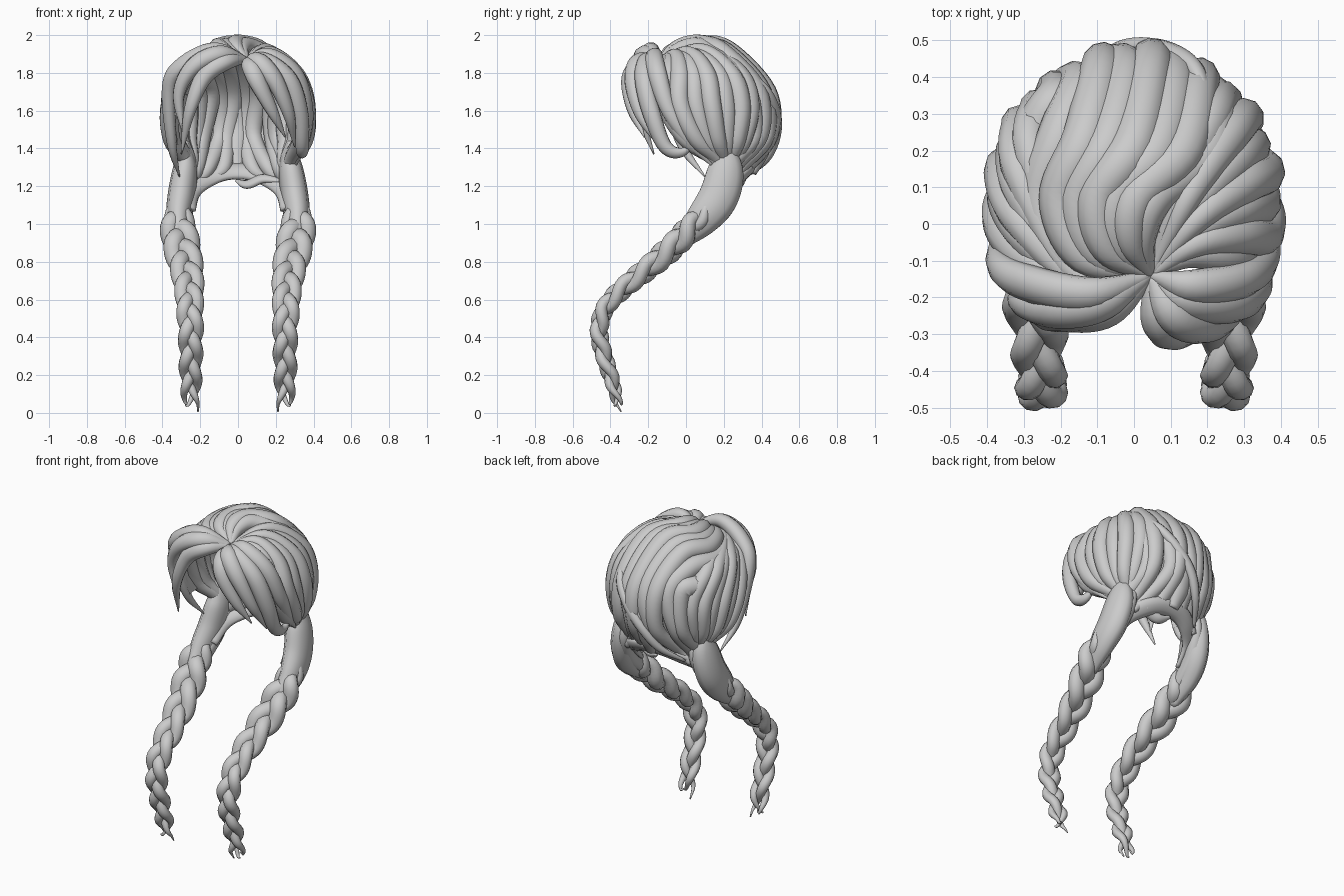
import bpy, bmesh
from math import sin, cos, pi, radians, sqrt
from mathutils import Vector

if "Cube" in bpy.data.objects:
    bpy.data.objects.remove(bpy.data.objects["Cube"])

HEAD = Vector((0, 0.06, 1.55))
RX, RY, RZ = 0.352, 0.388, 0.39
PART = Vector((0.045, -0.14, 1.87))


def spline(pts, t):
    """Catmull-Rom through pts (Vectors or floats), t in 0..1"""
    n = len(pts) - 1
    i = min(int(t * n), n - 1)
    u = t * n - i
    b, c = pts[i], pts[i + 1]
    a = pts[i - 1] if i > 0 else b * 2 - c
    d = pts[i + 2] if i + 2 <= n else c * 2 - b
    return (b * 2 + (c - a) * u + (a * 2 - b * 5 + c * 4 - d) * u * u
            + (b * 3 - a - c * 3 + d) * u ** 3) * 0.5


def lock(name, pts, width, thick, radii=(.25, .75, 1, 1, 1, .75, .3), ref=None, steps=7, sides=10):
    """Closed, tapering, flattened tube lying on the head (or facing ref)"""
    pts = [Vector(p) for p in pts]
    radii = [float(r) for r in radii]
    bm = bmesh.new()
    n = steps * (len(pts) - 1)
    rings = []
    for k in range(n + 1):
        t = k / n
        p = spline(pts, t)
        tan = (spline(pts, min(1, t + .01)) - spline(pts, max(0, t - .01))).normalized()
        out = Vector(ref) if ref else p - HEAD
        side = tan.cross(out).normalized()
        nor = side.cross(tan)
        r = max(.03, spline(radii, t))
        rings.append([bm.verts.new(p + side * cos(q) * width * r + nor * sin(q) * thick * r)
                      for q in (2 * pi * j / sides for j in range(sides))])
    for a, b in zip(rings, rings[1:]):
        for j in range(sides):
            m = (j + 1) % sides
            bm.faces.new((a[j], a[m], b[m], b[j]))
    bm.faces.new(rings[0])
    bm.faces.new(rings[-1])
    finish(name, bm)


def finish(name, bm):
    bmesh.ops.recalc_face_normals(bm, faces=bm.faces)
    for f in bm.faces:
        f.smooth = True
    me = bpy.data.meshes.new(name)
    bm.to_mesh(me)
    bm.free()
    ob = bpy.data.objects.new(name, me)
    bpy.context.collection.objects.link(ob)


def wall(az, z, lift=0):
    """Point on the head surface at an angle (0 = +x, 90 = back) and height"""
    d = z - HEAD.z
    f = sqrt(max(0, 1 - (d / RZ) ** 2)) if d > 0 else 1 - 4.2 * d * d
    a = radians(az)
    return Vector(((RX + lift) * f * cos(a), HEAD.y + (RY + lift) * f * sin(a), z))


def top(x, y, lift=0):
    """Point on the head surface above a plan position"""
    f2 = (x / RX) ** 2 + ((y - HEAD.y) / RY) ** 2
    return Vector((x, y, HEAD.z + lift + RZ * sqrt(max(0, 1 - f2))))


def mix(a, b, t):
    return a + (b - a) * t


def tail_point(s, z=1.24, y=.22):
    return Vector((s * 0.28, y, z))


# Inner cap, buried inside the locks
bm = bmesh.new()
heights = [1.42, 1.52, 1.62, 1.72, 1.8, 1.85, 1.89, 1.92]
grid = [[bm.verts.new(wall(mix(-15 - 4 * k, 195 + 4 * k, i / 32), z)) for i in range(33)]
        for k, z in enumerate(heights)]
for a, b in zip(grid, grid[1:]):
    for i in range(32):
        bm.faces.new((a[i], a[i + 1], b[i + 1], b[i]))
bm.faces.new(grid[-1])
finish("inner_cap", bm)

# Swirling locks over the crown and down the back
N = 8
for i in range(N):
    t = i / (N - 1)
    az = mix(50, 132, t)
    s = 1 if az < 92 else -1
    pull = abs(az - 92) / 42
    lift = .012 * (i % 2)
    low = mix(wall(az, 1.3), tail_point(s, 1.3), min(.9, .1 + .7 * pull))
    lock("back_lock", [PART, top(mix(.02, -.2, t), mix(-.03, -.12, t), lift),
                       top(mix(.06, -.31, t), mix(.08, .06, t), lift),
                       top(mix(.2, -.27, t), mix(.19, .25, t), lift),
                       wall(az - 3, 1.7, lift), wall(az + 3 * (-1) ** i, 1.47, lift), low,
                       mix(low, tail_point(s, 1.14, .25), .3 + .6 * min(1, pull))],
         .054, .05, (.25, .8, 1.05, 1.15, 1.1, .9, .75, .35))
lock("nape_lock", [wall(93, 1.7), wall(90, 1.52), wall(92, 1.38), (0, .35, 1.27)],
     .055, .04, (.5, 1, 1, .6))

# Right side locks
for i in range(7):
    t = i / 6
    az = mix(-28, 44, t)
    lift = .018 * (i % 2)
    edge = wall(az, 1.79, lift + .012)
    m = mix(PART, edge, .5)
    lock("right_lock", [PART, top(m.x, m.y + .03, lift), edge, wall(az + 3, 1.63, lift),
                        wall(mix(az, 35, .3), 1.45, lift),
                        mix(wall(mix(az, 40, .6), 1.32), tail_point(1, 1.3), .5),
                        tail_point(1, 1.12, mix(.12, .24, t)) + Vector((.025, 0, 0))],
         .05, .05, (.25, .75, 1.1, 1.1, .95, .7, .4))

# Left side locks, standing out a little more at the top
for i in range(6):
    t = i / 5
    az = mix(139, 190, t)
    lift = .016 * (i % 2)
    lock("left_lock", [PART, top(mix(-.16, -.13, t), mix(-.13, -.17, t), lift),
                       wall(az + 18, 1.79, lift + .03), wall(az, 1.63, lift),
                       wall(mix(az, 145, .3), 1.45, lift),
                       mix(wall(mix(az, 140, .6), 1.32), tail_point(-1, 1.3), .5),
                       tail_point(-1, 1.12, mix(.24, .12, t)) - Vector((.025, 0, 0))],
         .046, .05, (.25, .75, 1.05, 1.1, .95, .7, .4))

# Fringe locks framing the open face
fringe = [
    [(-.07, -.23, 1.86), (-.18, -.25, 1.78), (-.255, -.25, 1.6), (-.3, -.17, 1.37)],
    [(-.1, -.22, 1.9), (-.24, -.235, 1.83), (-.315, -.21, 1.68), (-.285, -.19, 1.46)],
    [(-.12, -.19, 1.92), (-.29, -.16, 1.84), (-.365, -.11, 1.72), (-.35, -.02, 1.42), (-.31, .1, 1.25)],
    [(.07, -.26, 1.83), (.11, -.3, 1.74), (.18, -.28, 1.6), (.25, -.22, 1.46)],
    [(.11, -.25, 1.86), (.2, -.28, 1.75), (.27, -.24, 1.58), (.3, -.14, 1.41)],
    [(.14, -.21, 1.87), (.27, -.22, 1.76), (.33, -.18, 1.58), (.34, -.11, 1.41), (.34, -.02, 1.38), (.33, .06, 1.46)],
    [(.16, -.17, 1.89), (.3, -.15, 1.79), (.36, -.09, 1.6), (.35, .02, 1.43), (.3, .15, 1.3)],
]
for pts in fringe:
    lock("fringe_lock", [PART] + pts, .048, .042, (.3, 1, 1.1, .9, .6, .08))

# Loose wisps at the back and nape
lock("back_wisp", [(.2, .34, 1.8), (.16, .43, 1.7), (.07, .478, 1.58), (-.03, .475, 1.46),
                   (-.11, .42, 1.34), (-.2, .3, 1.24)], .03, .026, (.4, .9, 1, 1, .8, .3))
lock("nape_wisp", [(-.01, .31, 1.23), (.05, .28, 1.21), (.13, .26, 1.24), (.22, .22, 1.23)],
     .032, .02, (.3, 1, 1, .4))

# Nape band joining the two tails
lock("nape_band", [(-.25, .1, 1.08), (-.235, .2, 1.18), (-.16, .28, 1.24), (-.06, .32, 1.275), (.06, .32, 1.275),
                   (.16, .28, 1.24), (.235, .2, 1.18), (.25, .1, 1.08)], .05, .025, (.6, 1, 1.1, 1.1, 1, .6))

# Tails and three-strand braids, mirrored
FACE = (0, -1, .5)
for s in (1, -1):
    lock("tail", [(s * .28, .2, 1.44), (s * .28, .21, 1.3), (s * .3, .175, 1.15),
                  (s * .315, .09, 1.03), (s * .305, -.03, .91)],
         .066, .1, (.25, .95, 1.1, .95, .5), ref=FACE)
    lock("tail_fold", [(s * .23, .27, 1.38), (s * .25, .25, 1.25), (s * .275, .17, 1.1),
                       (s * .28, .04, .98), (s * .28, -.05, .9)], .042, .05, (.3, 1, 1, .8, .5), ref=FACE)
    core = [Vector((s * x, y, z)) for x, y, z in (
        (.315, .13, 1.1), (.317, .04, 1.0), (.3, -.06, .89), (.275, -.19, .775), (.26, -.32, .67),
        (.255, -.425, .56), (.25, -.46, .43), (.25, -.43, .29), (.25, -.385, .15), (.25, -.355, .015))]
    for k in range(3):
        pts = []
        for j in range(45):
            t = j / 44
            p = spline(core, t)
            tan = (spline(core, min(1, t + .01)) - spline(core, max(0, t - .01))).normalized()
            right = Vector((1, 0, 0))
            depth = tan.cross(right).normalized()
            ph = 2 * pi * (3 * t - .2 + k / 3)
            size = spline([.03, .05, .052, .046, .04, .036, .034, .034, .04], t)
            pts.append(p + right * (s * size * sin(ph)) + depth * (size * .55 * sin(2 * ph)))
        # loose tips end at slightly different heights
        pts[-1].z = (.005, .04, .06)[k]
        lock("braid_strand", pts, .045, .04, (.5, 1.05, 1.1, .95, .85, .8, .75, .62, .08),
             ref=FACE, steps=2)
